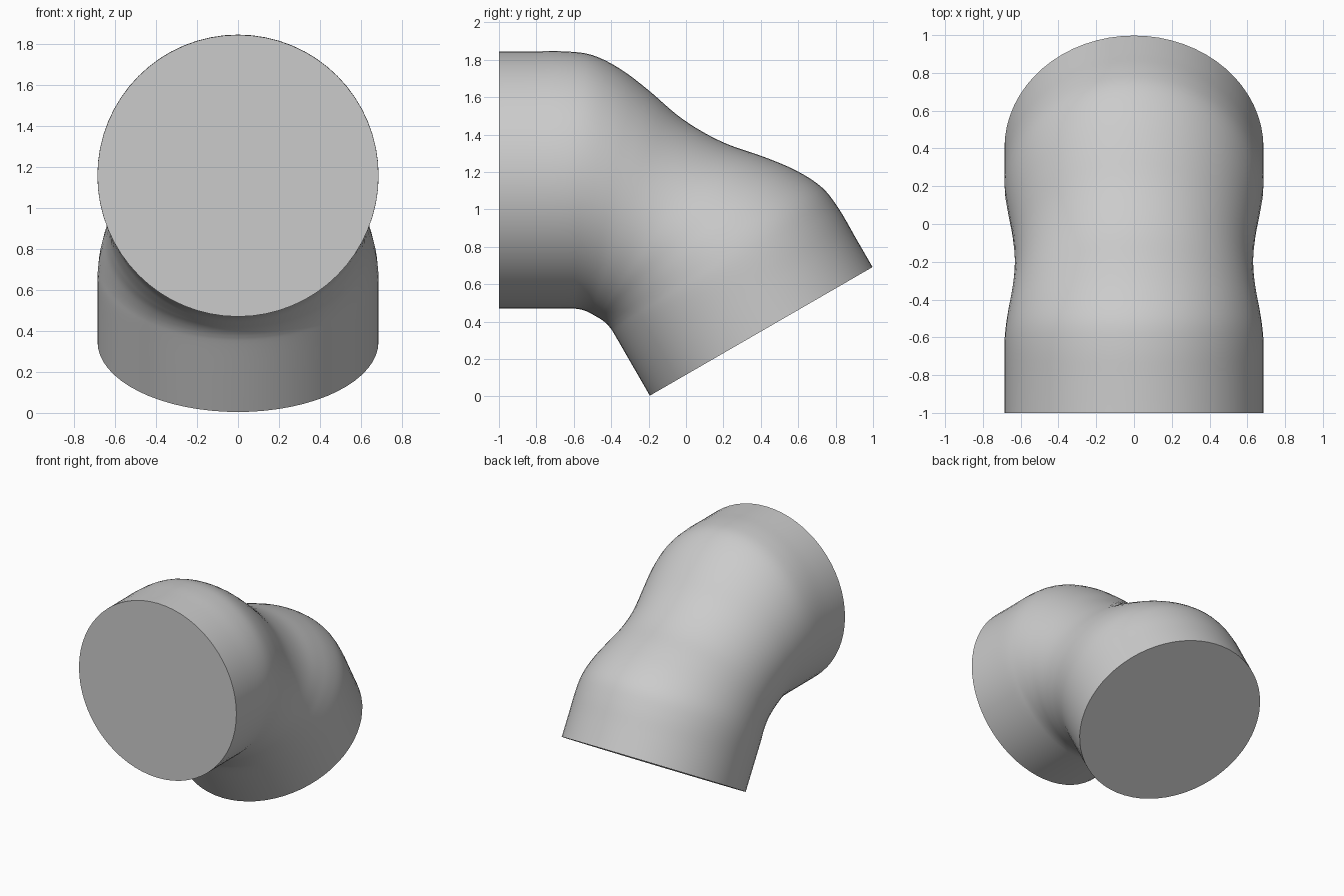
import bpy, bmesh, math
from mathutils import Vector

if "Cube" in bpy.data.objects:
    bpy.data.objects.remove(bpy.data.objects["Cube"])

SEG = 64          # sides around the pipe
STEPS = 4         # smooth rings between control sections
BEND = Vector((-0.065, 1.158))                 # where the two pipe axes meet (y, z)
NORMAL = Vector((math.cos(math.radians(30)), -0.5))  # bisector plane normal

# Half of the elbow: outer y, outer z, inner y, inner z, half width
half = [
    (-1.00, 1.845, -1.00, 0.47, 0.686),
    (-0.82, 1.845, -0.80, 0.47, 0.686),
    (-0.65, 1.845, -0.62, 0.47, 0.686),
    (-0.50, 1.825, -0.575, 0.467, 0.678),
    (-0.35, 1.750, -0.545, 0.460, 0.664),
    (-0.20, 1.637, -0.520, 0.450, 0.647),
    (-0.05, 1.507, -0.498, 0.438, 0.635),
    (0.085, 1.417, -0.479, 0.427, 0.631),
]


def reflect(y, z):
    p = Vector((y, z))
    return p - 2 * (p - BEND).dot(NORMAL) * NORMAL


# Second arm of the elbow is the first one mirrored over the bisector plane
sections = [Vector(s) for s in half]
for s in reversed(half[:-1]):
    sections.append(Vector((*reflect(s[0], s[1]), *reflect(s[2], s[3]), s[4])))


def catmull(a, b, c, d, t):
    return 0.5 * (2 * b + (c - a) * t + (2 * a - 5 * b + 4 * c - d) * t * t
                  + (3 * b - a - 3 * c + d) * t ** 3)


# Densify the sections
rings = []
n = len(sections)
for i in range(n - 1):
    a, b, c, d = (sections[max(0, min(n - 1, i + k))] for k in (-1, 0, 1, 2))
    steps = 1 if i in (0, n - 2) else STEPS
    rings += [catmull(a, b, c, d, k / steps) for k in range(steps)]
rings.append(sections[-1])

# Loft elliptical rings and close both ends with flat caps
bm = bmesh.new()
loops = []
for oy, oz, iy, iz, w in rings:
    outer, inner = Vector((0, oy, oz)), Vector((0, iy, iz))
    mid, up = (outer + inner) / 2, (outer - inner) / 2
    loops.append([bm.verts.new(mid + up * math.cos(a) + Vector((w * math.sin(a), 0, 0)))
                  for a in (2 * math.pi * k / SEG for k in range(SEG))])
for lo, hi in zip(loops, loops[1:]):
    for k in range(SEG):
        j = (k + 1) % SEG
        bm.faces.new((lo[k], lo[j], hi[j], hi[k]))
bm.faces.new(loops[0])
bm.faces.new(loops[-1])
bmesh.ops.recalc_face_normals(bm, faces=bm.faces[:])

mesh = bpy.data.meshes.new("pipe_elbow")
bm.to_mesh(mesh)
bm.free()
elbow = bpy.data.objects.new("pipe_elbow", mesh)
bpy.context.collection.objects.link(elbow)
bpy.context.view_layer.objects.active = elbow
elbow.select_set(True)
bpy.ops.object.shade_smooth_by_angle(angle=math.radians(35))
